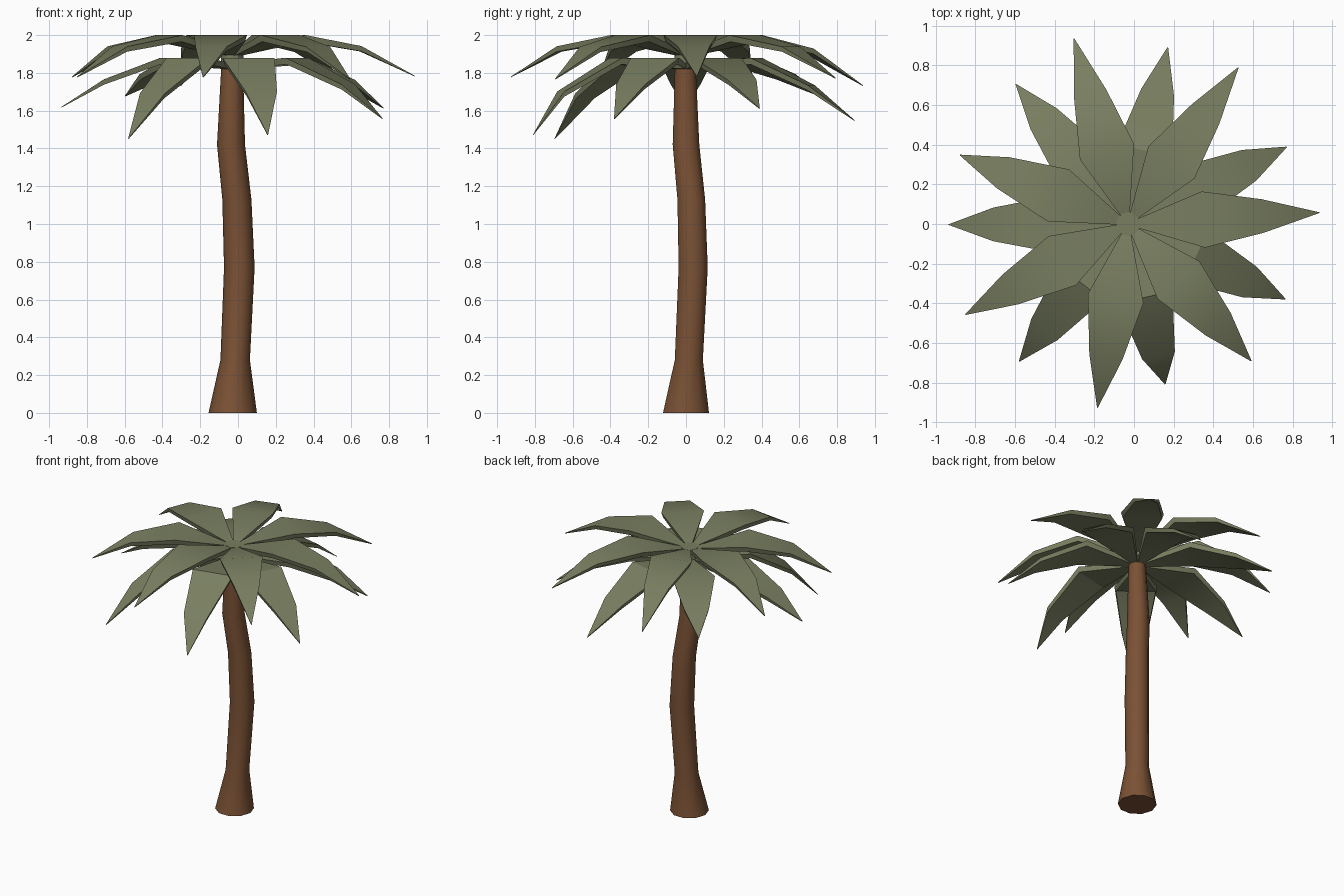
import bpy
import bmesh
from math import cos, sin, pi, radians
from mathutils import Matrix, Vector

default = bpy.data.objects.get("Cube")
if default:
    bpy.data.objects.remove(default, do_unlink=True)


def make_material(name, rgb):
    mat = bpy.data.materials.new(name)
    mat.use_nodes = True
    colour = (*rgb, 1)
    mat.diffuse_color = colour
    mat.node_tree.nodes["Principled BSDF"].inputs["Base Color"].default_value = colour
    return mat


BARK = make_material("bark brown", (0.195, 0.083, 0.035))
LEAF = make_material("leaf green", (0.190, 0.210, 0.118))
CROWN = Vector((-0.03, 0, 0))


def finish(name, bm, mat, angle):
    bmesh.ops.recalc_face_normals(bm, faces=bm.faces)
    mesh = bpy.data.meshes.new(name)
    bm.to_mesh(mesh)
    bm.free()
    mesh.materials.append(mat)
    obj = bpy.data.objects.new(name, mesh)
    bpy.context.collection.objects.link(obj)
    bpy.ops.object.select_all(action="DESELECT")
    obj.select_set(True)
    bpy.context.view_layer.objects.active = obj
    bpy.ops.object.shade_smooth_by_angle(angle=radians(angle))
    return obj


def loft(bm, loops):
    """Bridge closed loops of equal length and cap both ends."""
    rings = [[bm.verts.new(p) for p in loop] for loop in loops]
    for low, high in zip(rings, rings[1:]):
        for i in range(len(low)):
            j = (i + 1) % len(low)
            bm.faces.new((low[i], low[j], high[j], high[i]))
    bm.faces.new(rings[0][::-1])
    bm.faces.new(rings[-1])


def disc(x, y, z, r, sides):
    return [(x + r * cos(2 * pi * i / sides), y + r * sin(2 * pi * i / sides), z)
            for i in range(sides)]


# Trunk: curving tapered tube with a flared foot (x, y, z, radius)
TRUNK = [(-0.028, 0, 0, 0.128), (-0.015, 0.015, 0.28, 0.078),
         (0.007, 0.038, 0.77, 0.081), (-0.006, 0.028, 1.13, 0.077),
         (-0.037, 0, 1.42, 0.074), (-0.03, -0.004, 1.88, 0.056)]
bm = bmesh.new()
loft(bm, [disc(*ring, 10) for ring in TRUNK])
finish("trunk", bm, BARK, 50)

# Crown hub: small green disc where the fronds meet
bm = bmesh.new()
loft(bm, [disc(CROWN.x, 0, z, 0.06, 12) for z in (1.83, 1.925)])
finish("crown_hub", bm, LEAF, 30)


def frond(name, angle, root_z, bend_z, drop, tip_r, tip_z):
    """Thick leaf: narrow root, broad bend, narrower fold, pointed tip."""
    fold_z = bend_z - drop * (bend_z - tip_z)
    sections = [(0.04, 0.02, root_z, 0.03), (0.38, 0.142, bend_z, 0.035),
                (0.68, 0.085, fold_z, 0.028), (tip_r, 0.002, tip_z, 0.004)]
    turn = Matrix.Translation(CROWN) @ Matrix.Rotation(radians(angle), 4, "Z")
    loops = []
    for r, half, z, thick in sections:
        under = half * 0.92
        loops.append([turn @ Vector(p) for p in (
            (r, -half, z), (r, half, z), (r, under, z - thick), (r, -under, z - thick))])
    bm = bmesh.new()
    loft(bm, loops)
    finish(name, bm, LEAF, 30)


# Two staggered tiers of seven fronds, each with its own (tip radius, tip height)
STEP = 360 / 7
UPPER = [(0.967, 1.785), (0.966, 1.775), (0.975, 1.735), (0.917, 1.78),
         (0.94, 1.78), (0.94, 1.78), (0.93, 1.77)]
LOWER = [(0.89, 1.615), (0.914, 1.55), (0.905, 1.68), (0.905, 1.62),
         (0.885, 1.455), (0.83, 1.475), (0.88, 1.56)]
for i in range(7):
    frond(f"upper_frond_{i + 1}", 3.4 + i * STEP, 1.92, 2.0, 0.27, *UPPER[i])
    frond(f"lower_frond_{i + 1}", 25.9 + i * STEP, 1.85, 1.88, 0.44, *LOWER[i])
